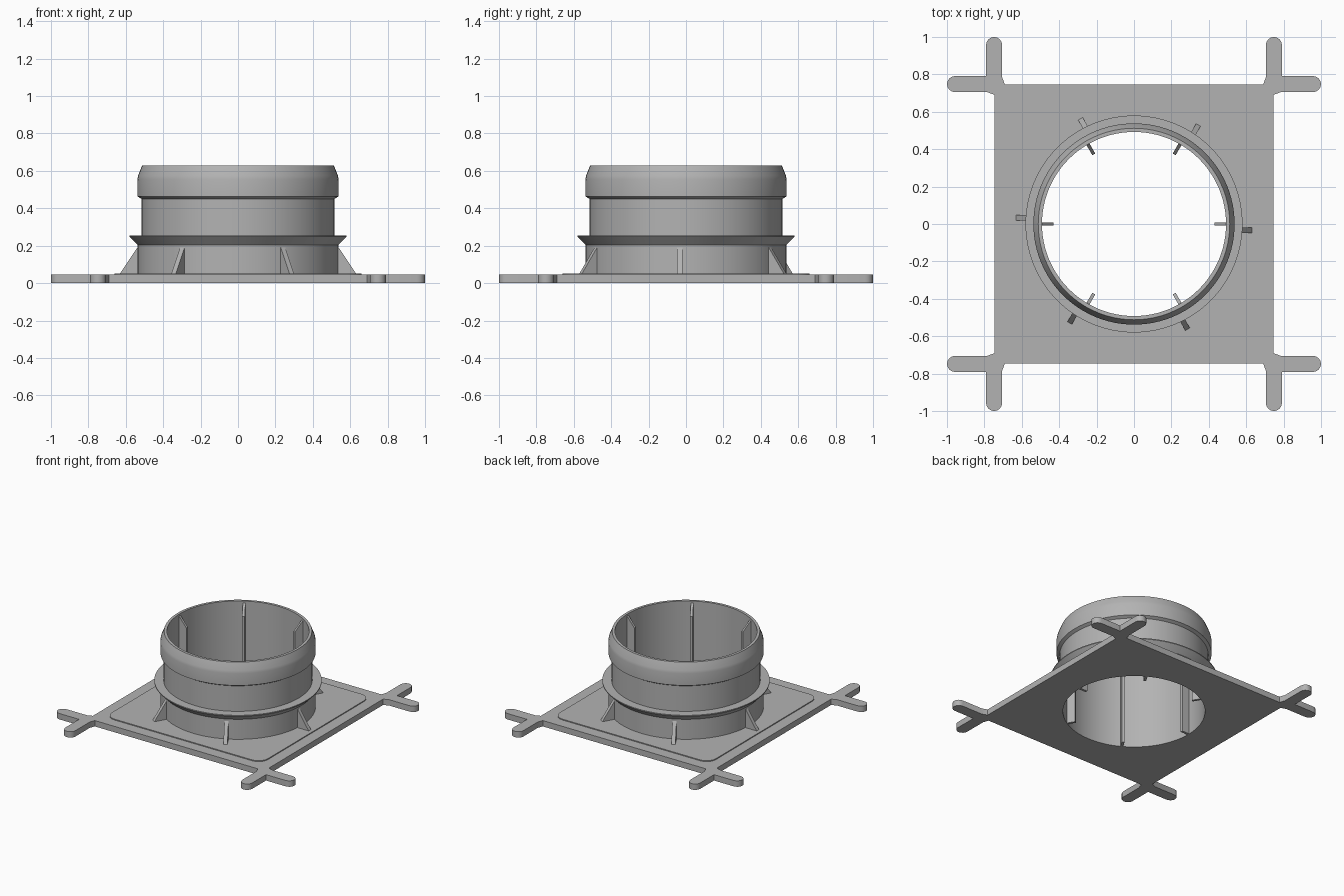
import bpy
import bmesh
from math import sin, cos, pi, radians
from mathutils import Matrix, Vector

cube = bpy.data.objects.get("Cube")
if cube:
    bpy.data.objects.remove(cube, do_unlink=True)

grey = bpy.data.materials.new("grey plastic")
grey.use_nodes = True
GREY = (0.45, 0.45, 0.45, 1)
grey.diffuse_color = GREY
grey.node_tree.nodes["Principled BSDF"].inputs["Base Color"].default_value = GREY

BORE = 0.492
SEGMENTS = 96


def finish(name, bm):
    """Turn a bmesh into a shaded object."""
    bmesh.ops.remove_doubles(bm, verts=bm.verts, dist=0.0001)
    bmesh.ops.recalc_face_normals(bm, faces=bm.faces)
    mesh = bpy.data.meshes.new(name)
    bm.to_mesh(mesh)
    bm.free()
    mesh.materials.append(grey)
    obj = bpy.data.objects.new(name, mesh)
    bpy.context.collection.objects.link(obj)
    bpy.ops.object.select_all(action='DESELECT')
    obj.select_set(True)
    bpy.context.view_layer.objects.active = obj
    bpy.ops.object.shade_smooth_by_angle(angle=radians(25))
    return obj


def arc(cx, cy, r, start, end, steps=8):
    return [(cx + r * cos(radians(start + (end - start) * i / steps)),
             cy + r * sin(radians(start + (end - start) * i / steps)))
            for i in range(steps + 1)]


def four_fold(quarter):
    """Repeat a quarter outline around the centre."""
    points = []
    for k in range(4):
        c, s = (1, 0, -1, 0)[k], (0, 1, 0, -1)[k]
        points += [(x * c - y * s, x * s + y * c) for x, y in quarter]
    return points


def holed_slab(name, outline, bottom, top):
    """Flat slab with the round bore through it."""
    bm = bmesh.new()
    circle = arc(0, 0, BORE, 0, 360, SEGMENTS)[:-1]
    edges = []
    for loop in (outline, circle):
        verts = [bm.verts.new((x, y, bottom)) for x, y in loop]
        edges += [bm.edges.new((verts[i - 1], verts[i])) for i in range(len(verts))]
    bmesh.ops.triangle_fill(bm, use_beauty=True, use_dissolve=False, edges=edges)
    solid = bmesh.ops.extrude_face_region(bm, geom=bm.faces[:], use_keep_orig=True)
    raised = [v for v in solid["geom"] if isinstance(v, bmesh.types.BMVert)]
    bmesh.ops.translate(bm, verts=raised, vec=(0, 0, top - bottom))
    return finish(name, bm)


def lathe(name, profile):
    """Spin a closed radius/height profile around z."""
    bm = bmesh.new()
    verts = [bm.verts.new((r, 0, z)) for r, z in profile]
    edges = [bm.edges.new((verts[i - 1], verts[i])) for i in range(len(verts))]
    bmesh.ops.spin(bm, geom=verts + edges, cent=(0, 0, 0), axis=(0, 0, 1),
                   angle=2 * pi, steps=SEGMENTS, use_merge=True)
    return finish(name, bm)


def fins(name, profile, width, offset=0.0):
    """Six radial plates cut from a radius/height profile."""
    bm = bmesh.new()
    for k in range(6):
        turn = Matrix.Rotation(k * pi / 3, 3, 'Z')
        face = bm.faces.new([bm.verts.new(turn @ Vector((r, offset - width / 2, z)))
                             for r, z in profile])
        solid = bmesh.ops.extrude_face_region(bm, geom=[face], use_keep_orig=True)
        moved = [v for v in solid["geom"] if isinstance(v, bmesh.types.BMVert)]
        bmesh.ops.translate(bm, verts=moved, vec=turn @ Vector((0, width, 0)))
    return finish(name, bm)


# Base plate with two round-ended arms at every corner
HALF, MID, ARM = 0.745, 0.748, 0.043
arm = [(HALF, 0.69), (0.785, MID - ARM)] + arc(1 - ARM, MID, ARM, -90, 90)
quarter = arm + [(MID + ARM, MID + ARM)] + [(y, x) for x, y in reversed(arm)]
holed_slab("base_plate", four_fold(quarter), 0, 0.045)

# Slightly raised pad with rounded corners
holed_slab("raised_pad", four_fold(arc(0.58, 0.58, 0.08, 0, 90)), 0.04, 0.052)

# Tubular collar with flared flange and rounded lip
lathe("collar", [
    (BORE, 0.04), (0.538, 0.04), (0.538, 0.205), (0.58, 0.248), (0.58, 0.255),
    (0.515, 0.255), (0.515, 0.45), (0.537, 0.463), (0.538, 0.555), (0.534, 0.575),
    (0.512, 0.63), (BORE, 0.63)])

# Ribs inside the bore and gussets outside the collar
fins("inner_ribs", [(0.43, 0), (0.496, 0), (0.496, 0.62), (0.43, 0.54)], 0.018)
fins("outer_gussets", [(0.52, 0.045), (0.635, 0.045), (0.625, 0.06),
                       (0.538, 0.19), (0.52, 0.19)], 0.028, -0.033)
